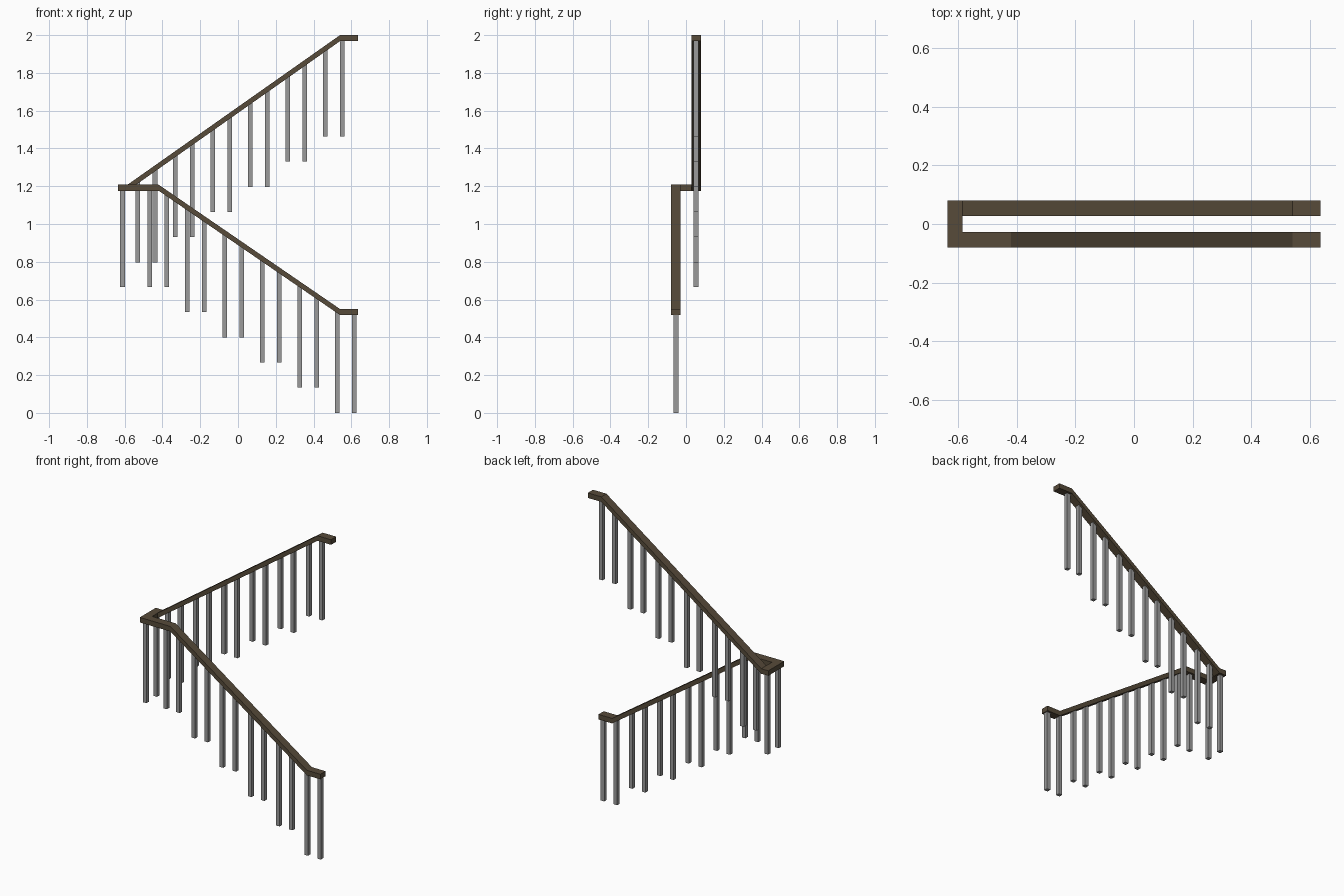
import bpy, bmesh

if "Cube" in bpy.data.objects:
    bpy.data.objects.remove(bpy.data.objects["Cube"])


def material(name, rgb):
    m = bpy.data.materials.new(name)
    m.diffuse_color = (*rgb, 1)
    m.use_nodes = True
    m.node_tree.nodes["Principled BSDF"].inputs["Base Color"].default_value = m.diffuse_color
    return m


WOOD = material("dark brown wood", (0.095, 0.07, 0.042))
METAL = material("grey metal", (0.33, 0.33, 0.33))

T = 0.032             # rail thickness, measured vertically
Y_IN, Y_OUT = 0.028, 0.08
Y_MID = 0.053
# top edge lines of the two handrails (x, z)
LOWER = [(-0.635, 1.208), (-0.42, 1.208), (0.54, 0.55), (0.635, 0.55)]
UPPER = [(-0.635, 1.208), (-0.585, 1.208), (0.54, 2.0), (0.635, 2.0)]


def finish(bm, name, mat):
    bmesh.ops.recalc_face_normals(bm, faces=bm.faces)
    mesh = bpy.data.meshes.new(name)
    bm.to_mesh(mesh)
    bm.free()
    mesh.materials.append(mat)
    ob = bpy.data.objects.new(name, mesh)
    bpy.context.collection.objects.link(ob)
    return ob


def handrail(name, line, y0, y1):
    """Sweep a rectangular section along a line, cut square at the bends."""
    bm = bmesh.new()
    rings = [[bm.verts.new((x, y, z - d)) for y, d in
              ((y0, 0), (y1, 0), (y1, T), (y0, T))] for x, z in line]
    for a, b in zip(rings, rings[1:]):
        for i in range(4):
            j = (i + 1) % 4
            bm.faces.new((a[i], a[j], b[j], b[i]))
    bm.faces.new(rings[0])
    bm.faces.new(rings[-1])
    return finish(bm, name, WOOD)


def rail_height(line, x):
    for (xa, za), (xb, zb) in zip(line, line[1:]):
        if xa <= x <= xb:
            return za + (zb - za) * (x - xa) / (xb - xa)


def baluster(name, x, y, bottom, line, r=0.0125):
    """Square bar whose top follows the underside of the rail."""
    bm = bmesh.new()
    bmesh.ops.create_cube(bm, size=1)
    for v in bm.verts:
        px, py = x + v.co.x * 2 * r, y + v.co.y * 2 * r
        pz = bottom if v.co.z < 0 else rail_height(line, px) - T + 0.003
        v.co = (px, py, pz)
    return finish(bm, name, METAL)


# handrails and the piece joining them at the landing
handrail("lower_handrail", LOWER, -Y_OUT, -Y_IN)
handrail("upper_handrail", UPPER, Y_IN, Y_OUT)
handrail("landing_handrail", [(-0.635, 1.208), (-0.585, 1.208)], -Y_IN, Y_IN)

# two balusters per step on each flight
RISE, RUN = 0.1333, 0.1985
for i in range(6):
    for k, dx in enumerate((0, -0.091)):
        baluster(f"lower_baluster_{i}_{k}", 0.616 - i * RUN + dx, -Y_MID,
                 i * RISE, LOWER)
        baluster(f"upper_baluster_{i}_{k}", -0.44 + i * RUN + dx, Y_MID,
                 0.797 + i * RISE, UPPER)

# landing corner posts
baluster("landing_post_front", -0.611, -Y_MID, 5 * RISE, LOWER)
baluster("landing_post_back", -0.611, Y_MID, 5 * RISE, UPPER)
